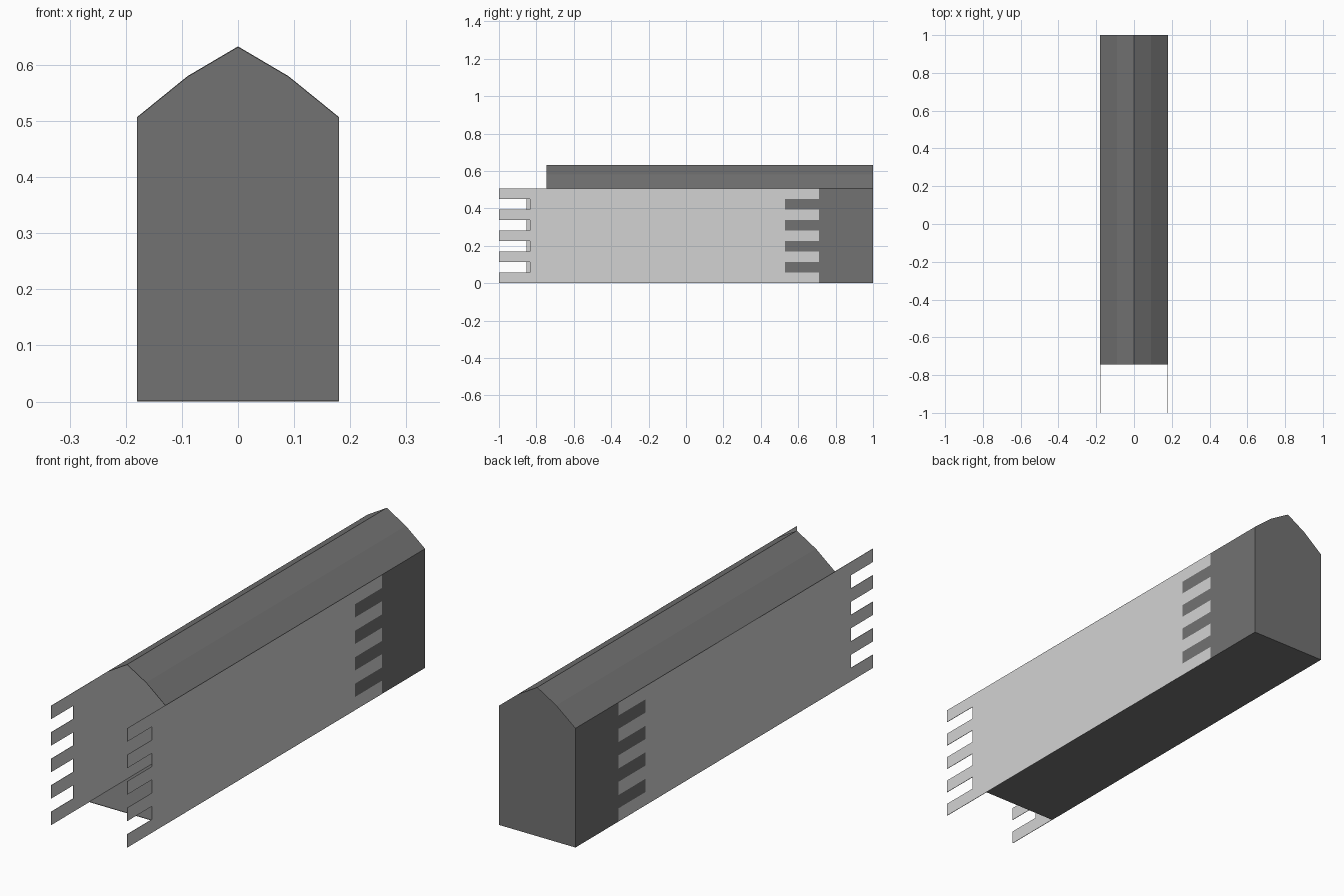
import bpy

if "Cube" in bpy.data.objects:
    bpy.data.objects.remove(bpy.data.objects["Cube"])

HALF_W, EAVE, THICK = 0.18, 0.507, 0.002
FRONT, BACK = -0.745, 1.0
ROWS = 9
ROW_H = EAVE / ROWS
ROOF = [(-HALF_W, EAVE), (-0.09, 0.58), (0, 0.633), (0.09, 0.58), (HALF_W, EAVE)]


def material(name, value):
    mat = bpy.data.materials.new(name)
    mat.use_nodes = True
    color = (value, value, value, 1)
    mat.diffuse_color = color
    mat.node_tree.nodes["Principled BSDF"].inputs["Base Color"].default_value = color
    return mat


dark = material("dark grey", 0.17)
light = material("light grey", 0.65)


def make(name, verts, faces, mat):
    mesh = bpy.data.meshes.new(name)
    mesh.from_pydata(verts, [], faces)
    mesh.materials.append(mat)
    obj = bpy.data.objects.new(name, mesh)
    bpy.context.collection.objects.link(obj)
    return obj


def solid(name, profile, y0, y1, mat):
    """Closed x-z profile (clockwise from the front) pushed along y."""
    n = len(profile)
    verts = [(x, y, z) for y in (y0, y1) for x, z in profile]
    faces = [(i, (i + 1) % n, n + (i + 1) % n, n + i) for i in range(n)]
    faces += [tuple(reversed(range(n))), tuple(range(n, 2 * n))]
    return make(name, verts, faces, mat)


def slab(name, x0, x1, z0, z1, y0, y1, mat):
    return solid(name, [(x0, z0), (x0, z1), (x1, z1), (x1, z0)], y0, y1, mat)


# Roof shell, floor and gabled back wall
inner = [(x, z - THICK) for x, z in reversed(ROOF)]
solid("roof", ROOF + inner, FRONT, BACK, dark)
slab("floor", -HALF_W, HALF_W, 0, THICK, FRONT, BACK, dark)
solid("back_wall", [(-HALF_W, 0)] + ROOF + [(HALF_W, 0)], BACK - THICK, BACK, dark)

# Side walls: staggered boards that interlock with a dark rear panel
for side, sign, short_start in (("left", 1, -0.835), ("right", -1, -0.853)):
    x0, x1 = sorted((sign * HALF_W, sign * (HALF_W - THICK)))
    slab(side + "_rear_panel", x0, x1, 0, EAVE, 0.71, BACK, dark)
    for row in range(ROWS):
        z0, z1 = row * ROW_H, (row + 1) * ROW_H
        if row % 2:
            joints = [short_start, -0.49, 0.53]
            slab(f"{side}_panel_tooth_{row}", x0, x1, z0, z1, 0.53, 0.71, dark)
        else:
            joints = [-1, -0.66, -0.15, 0.71]
        for i, (y0, y1) in enumerate(zip(joints, joints[1:])):
            slab(f"{side}_board_{row}_{i}", x0, x1, z0, z1, y0, y1, light)
